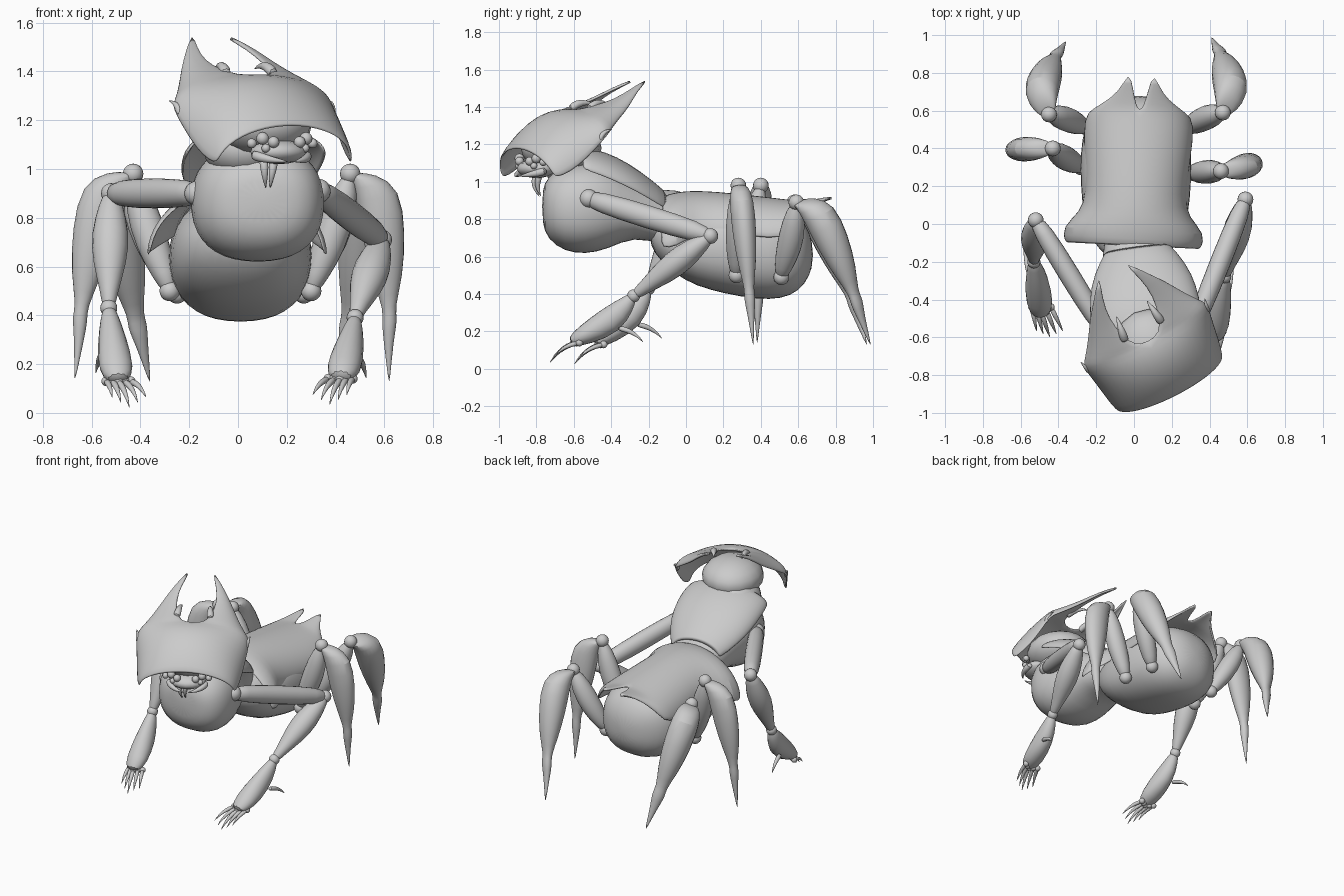
import bpy, bmesh, math
from mathutils import Vector, Matrix

cube = bpy.data.objects.get("Cube")
if cube:
    bpy.data.objects.remove(cube)

mat = bpy.data.materials.new("chitin_grey")
mat.use_nodes = True
GREY = (0.6, 0.6, 0.6, 1)
mat.diffuse_color = GREY
mat.node_tree.nodes["Principled BSDF"].inputs["Base Color"].default_value = GREY
made = []


def finish(name, bm, subdiv=1, thick=0.0):
    bmesh.ops.recalc_face_normals(bm, faces=bm.faces)
    me = bpy.data.meshes.new(name)
    bm.to_mesh(me)
    bm.free()
    me.materials.append(mat)
    ob = bpy.data.objects.new(name, me)
    bpy.context.collection.objects.link(ob)
    if thick:
        m = ob.modifiers.new("thickness", 'SOLIDIFY')
        m.thickness, m.offset = thick, -1
    if subdiv:
        m = ob.modifiers.new("smooth", 'SUBSURF')
        m.levels = m.render_levels = subdiv
    made.append(ob)
    return ob


def skin(name, rings):
    """Closed tube through a list of point rings."""
    bm = bmesh.new()
    vs = [[bm.verts.new(p) for p in ring] for ring in rings]
    n = len(vs[0])
    for a, b in zip(vs, vs[1:]):
        for i in range(n):
            j = (i + 1) % n
            bm.faces.new((a[i], a[j], b[j], b[i]))
    bm.faces.new(vs[0])
    bm.faces.new(vs[-1])
    return finish(name, bm)


def boxy(v):
    return math.copysign(abs(v) ** .85, v)


def body(name, stations, n=20):
    """Upright, slightly boxy rings given as y, centre x, centre z, half width, half height."""
    turn = [math.tau * i / n for i in range(n)]
    return skin(name, [[(cx + rx * boxy(math.cos(a)), y, cz + rz * boxy(math.sin(a))) for a in turn]
                       for y, cx, cz, rx, rz in stations])


def limb(name, start, end, profile, ref, depth=1.0, n=10):
    """Tapered limb; profile rows are fraction, width, depth, bow along ref."""
    s, e = Vector(start), Vector(end)
    t = (e - s).normalized()
    a = Vector(ref)
    a = (a - t * a.dot(t)).normalized()
    b = t.cross(a) * depth
    rings = []
    for f, ra, rb, bow in profile:
        c = s.lerp(e, f) + a * bow
        rings.append([c + a * ra * math.cos(k * math.tau / n) + b * rb * math.sin(k * math.tau / n)
                      for k in range(n)])
    return skin(name, rings)


def ball(name, loc, size, rot=0.0):
    bm = bmesh.new()
    sc = size if isinstance(size, tuple) else (size,) * 3
    m = Matrix.Translation(loc) @ Matrix.Rotation(rot, 4, 'Z') @ Matrix.Diagonal((*sc, 1))
    bmesh.ops.create_uvsphere(bm, u_segments=16, v_segments=10, radius=1, matrix=m)
    return finish(name, bm, 0)


def shell(name, rows, loc, rot=0.0, thick=0.015, cols=6):
    """Symmetric arched plate; rows run from the middle (u, v, z) to the rim (u, v, z)."""
    bm = bmesh.new()
    place = Matrix.Translation(loc) @ Matrix.Rotation(rot, 4, 'Z')
    for side in (-1, 1):
        grid = []
        for iu, iv, iz, ou, ov, oz in rows:
            line = []
            for k in range(cols + 1):
                q = k / cols * math.pi / 2
                u, w = iu + (ou - iu) * math.sin(q), 1 - math.cos(q)
                line.append(bm.verts.new(place @ Vector((side * u, iv + (ov - iv) * w, iz + (oz - iz) * w))))
            grid.append(line)
        for a, b in zip(grid, grid[1:]):
            for k in range(cols):
                bm.faces.new((a[k], a[k + 1], b[k + 1], b[k]))
    bmesh.ops.remove_doubles(bm, verts=bm.verts, dist=0.0005)
    return finish(name, bm, 1, thick)


# Body masses
body("thorax", [(-.77, .1, .87, .1, .09), (-.74, .1, .86, .2, .17), (-.65, .09, .86, .265, .235),
                (-.54, .08, .86, .28, .25), (-.42, .07, .87, .265, .235), (-.28, .04, .855, .22, .145),
                (-.12, .01, .8, .17, .14), (.02, 0, .76, .15, .12)])
body("abdomen", [(-.2, .01, .74, .12, .07), (-.13, .01, .69, .21, .13), (0, .01, .66, .27, .195),
                 (.12, .01, .65, .29, .23), (.3, .01, .64, .3, .26), (.45, .01, .625, .29, .26),
                 (.56, .01, .62, .26, .235), (.64, .02, .62, .18, .17), (.68, .02, .61, .06, .06)])

# Armour plates
shell("thorax_plate", [(0, -.58, 1.18, .29, -.6, 1.07), (0, -.5, 1.18, .3, -.5, 1.04), (0, -.38, 1.14, .29, -.36, .98),
                       (0, -.25, 1.06, .25, -.24, .92), (0, -.11, .95, .17, -.12, .85)], (0, 0, 0), .13)
shell("abdomen_plate", [(0, -.12, .93, .365, -.12, .64), (0, -.04, .95, .385, -.03, .65), (0, .04, .955, .29, .05, .71),
                        (0, .16, .95, .265, .15, .73), (0, .35, .93, .285, .35, .71), (0, .52, .91, .3, .56, .69),
                        (0, .6, .9, .25, .6, .76), (.02, .63, .9, .19, .64, .82),
                        (.04, .71, .91, .12, .69, .88), (.065, .81, .93, .065, .81, .93)], (0, 0, 0), -.05)

# Head, turned to the side, with a horned helmet
TURN = math.radians(27)
HEAD = Vector((.19, -.845, 0))


def on_head(u, v, z):
    return HEAD + Matrix.Rotation(TURN, 3, 'Z') @ Vector((u, v, z))


shell("helmet", [(0, -.08, 1.18, .315, 0, 1.025), (0, -.03, 1.25, .33, .04, 1.03), (0, .06, 1.34, .345, .13, 1.08),
                 (0, .17, 1.39, .36, .22, 1.17), (0, .25, 1.39, .375, .29, 1.25), (.07, .26, 1.39, .34, .33, 1.28),
                 (.11, .34, 1.41, .28, .41, 1.34), (.13, .45, 1.445, .225, .5, 1.405),
                 (.115, .56, 1.5, .165, .57, 1.48), (.065, .7, 1.565, .065, .7, 1.565)], HEAD, TURN)
ball("head", on_head(0, .2, 1.18), (.2, .22, .13), TURN)
ball("neck", on_head(-.03, .3, 1.08), (.17, .17, .12), TURN)
ball("jaw", on_head(0, .05, 1.07), (.12, .1, .05), TURN)

SPIKE = [(0, 1, 1, 0), (.35, .85, .85, .6), (.7, .5, .5, .6), (1, .05, .05, 0)]


def spike(name, start, end, r, ref=(0, 0, 1)):
    return limb(name, start, end, [(f, a * r, b * r, w * r * 1.5) for f, a, b, w in SPIKE], ref, n=8)


for s, side in ((1, "left"), (-1, "right")):
    for i, (u, v, z, r) in enumerate([(.06, -.02, 1.11, .024), (.1, 0, 1.125, .026),
                                      (.09, -.01, 1.085, .018), (.14, .02, 1.105, .02)]):
        ball(f"{side}_eye_{i}", on_head(s * u, v, z), r)
    spike(side + "_mandible", on_head(s * .13, .05, 1.06), on_head(s * .01, -.06, 1.03), .025,
          on_head(s, 0, 0) - HEAD)
    spike(side + "_fang", on_head(s * .025 - .03, .08, 1.05), on_head(s * .01 - .03, .09, .92), .022, (0, -1, 0))
    spike(side + "_helmet_hook", on_head(s * .11, .3, 1.385), on_head(s * .09, .45, 1.41), .028)
    spike(side + "_helmet_barb", on_head(s * .35, .25, 1.22), on_head(s * .37, .32, 1.28), .018)

# Rear walking legs: thigh, knee and bladed shin
THIGH = [(0, .03, .03, 0), (.12, .05, .05, 0), (.4, .075, .07, .01), (.75, .07, .065, .01), (1, .03, .03, 0)]
SHIN = [(0, .025, .025, 0), (.02, .055, .05, .05), (.11, .1, .07, .1), (.32, .095, .07, .09),
        (.52, .065, .05, .075), (.66, .024, .024, .055), (.71, .036, .034, .05), (.8, .022, .02, .03),
        (1, .002, .002, 0)]
for name, hip, knee, tip, out, depth in [
        ("left_middle", (.3, .27, .5), (.46, .28, .98), (.62, .36, .12), (1, .1, 0), 1),
        ("right_middle", (-.28, .3, .5), (-.43, .4, .98), (-.67, .38, .13), (-1, 0, 0), 1),
        ("left_hind", (.27, .51, .49), (.47, .59, .89), (.41, .99, .12), (.45, .85, 0), 1.4),
        ("right_hind", (-.25, .51, .49), (-.45, .58, .89), (-.36, .97, .12), (-.45, .85, 0), 1.4)]:
    ball(name + "_hip", hip, .042)
    ball(name + "_knee", knee, .042)
    limb(name + "_thigh", hip, knee, THIGH, out)
    limb(name + "_shin", knee, tip, SHIN, out, depth)

# Front arms with heavy clawed feet
UPPER = [(0, .035, .035, 0), (.06, .06, .055, 0), (.5, .068, .06, 0), (.92, .06, .055, 0), (1, .03, .03, 0)]
FORE = [(0, .03, .03, 0), (.08, .05, .045, 0), (.35, .085, .08, 0), (.6, .075, .07, 0),
        (.88, .035, .035, 0), (1, .03, .03, 0)]
FOOT = [(0, .025, .025, 0), (.1, .045, .04, .015), (.4, .085, .065, .035), (.8, .06, .08, .015), (1, .03, .045, 0)]
for side, s, shoulder, elbow, wrist, toe in [
        ("left", 1, (.33, -.52, .91), (.59, .13, .71), (.48, -.28, .39), (.42, -.62, .14)),
        ("right", -1, (-.17, -.55, .9), (-.52, .02, .9), (-.53, -.2, .43), (-.49, -.49, .13))]:
    ball(side + "_shoulder", shoulder, .05)
    ball(side + "_elbow", elbow, .042)
    ball(side + "_wrist", wrist, .035)
    limb(side + "_upper_arm", shoulder, elbow, UPPER, (0, 0, 1))
    limb(side + "_forearm", elbow, wrist, FORE, (1, 0, 0))
    limb(side + "_foot", wrist, toe, FOOT, (0, .5, -1))
    base = Vector(toe)
    for i in range(5):
        k = (i - 2) / 2
        root = base + Vector((k * .05, .02 + abs(k) * .03, 0))
        ball(f"{side}_knuckle_{i}", root, .02)
        spike(f"{side}_claw_{i}", root, root + Vector((k * .02 - s * .045, -.13, -.11 + abs(k) * .04)), .016)
    heel = Vector(wrist).lerp(base, .4) + Vector((s * .04, .05, -.07))
    spike(side + "_dew_claw", heel, heel + Vector((s * .03, .14, -.08)), .018)

# Shading
bpy.ops.object.select_all(action='DESELECT')
for ob in made:
    ob.select_set(True)
bpy.context.view_layer.objects.active = made[0]
bpy.ops.object.shade_smooth_by_angle(angle=math.radians(50))
